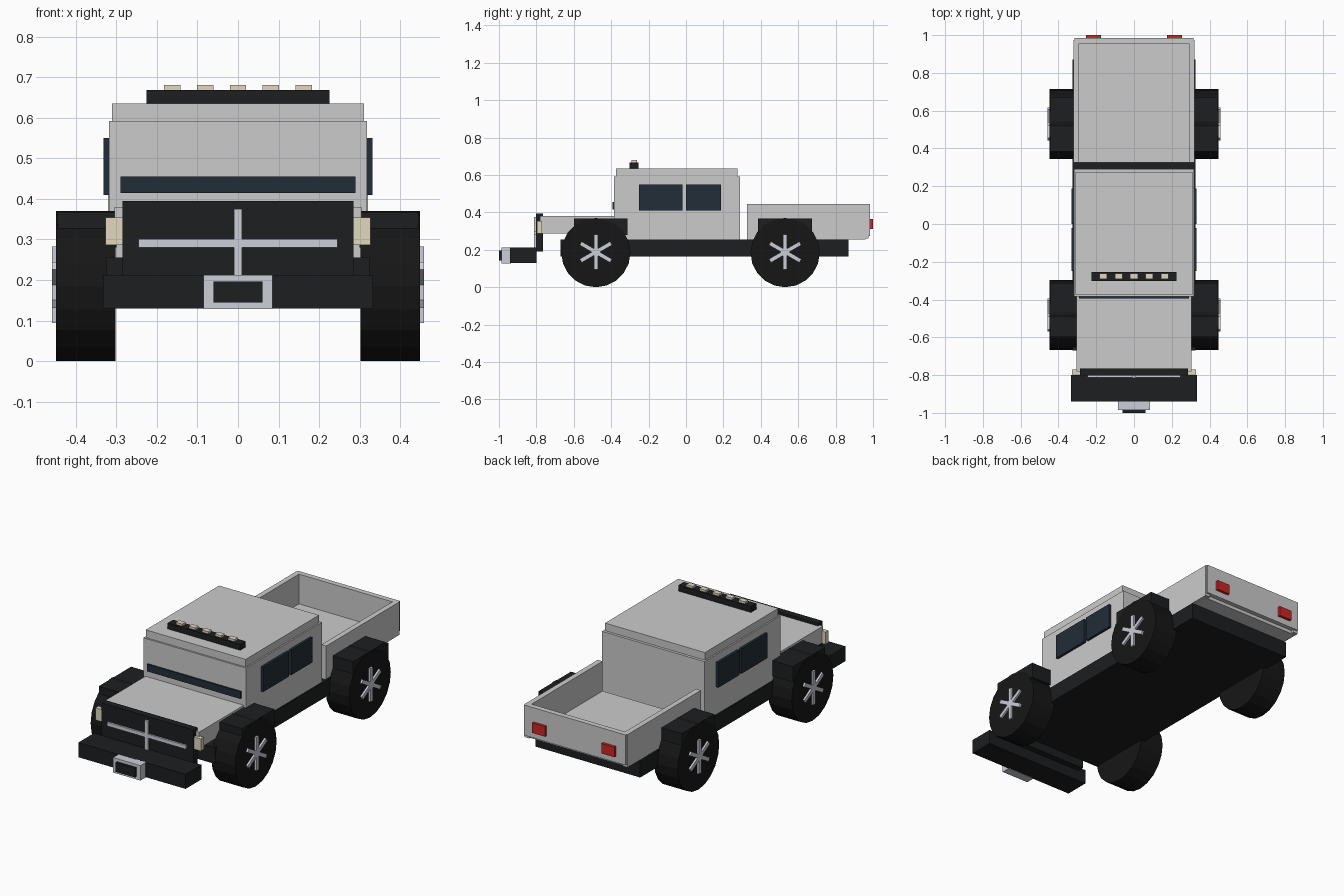
import bpy, math

if "Cube" in bpy.data.objects:
    bpy.data.objects.remove(bpy.data.objects["Cube"])


def mat(name, r, g, b):
    m = bpy.data.materials.new(name)
    m.diffuse_color = (r, g, b, 1)
    m.use_nodes = True
    m.node_tree.nodes["Principled BSDF"].inputs["Base Color"].default_value = m.diffuse_color
    return m


BLACK = mat("black", 0.012, 0.013, 0.014)
TYRE = mat("rubber", 0.008, 0.008, 0.008)
GLASS = mat("glass", 0.016, 0.026, 0.04)
SILVER = mat("silver", 0.6, 0.62, 0.68)
CREAM = mat("lamp", 0.75, 0.7, 0.53)
RED = mat("red", 0.6, 0.02, 0.02)


def box(name, x, y, z, m=None, tilt=0):
    """Box from (min, max) ranges, optionally rotated about its x axis."""
    bpy.ops.mesh.primitive_cube_add(
        size=1, location=[sum(r) / 2 for r in (x, y, z)], rotation=(tilt, 0, 0))
    o = bpy.context.object
    o.name = name
    o.scale = [r[1] - r[0] for r in (x, y, z)]
    if m:
        o.data.materials.append(m)
    return o


def pair(name, x, y, z, m=None, tilt=0):
    """The same box on the left and right."""
    box(name + "_right", x, y, z, m, tilt)
    box(name + "_left", (-x[1], -x[0]), y, z, m, tilt)


# body
box("chassis", (-.325, .325), (-.67, .87), (.165, .256), BLACK)
box("hood", (-.305, .305), (-.78, -.38), (.288, .38))
box("cab", (-.318, .318), (-.385, .29), (.25, .592))
box("roof", (-.31, .31), (-.375, .275), (.592, .635))
box("windshield", (-.29, .29), (-.394, -.37), (.415, .455), GLASS)
pair("front_window", (.31, .332), (-.25, -.02), (.41, .55), GLASS)
pair("rear_window", (.31, .332), (0, .187), (.41, .55), GLASS)

# cargo bed, open towards the cab
box("bed_floor", (-.315, .315), (.325, .96), (.256, .278))
pair("bed_side", (.29, .32), (.325, .975), (.26, .445))
box("tailgate", (-.315, .315), (.955, .985), (.275, .445))
pair("tail_light", (.175, .255), (.98, 1.0), (.31, .366), RED)

# front end
box("grille", (-.285, .285), (-.802, -.764), (.19, .395), BLACK)
box("grille_bar", (-.245, .245), (-.812, -.795), (.28, .301), SILVER)
box("grille_post", (-.01, .01), (-.814, -.795), (.205, .375), SILVER)
pair("headlight", (.282, .327), (-.797, -.77), (.286, .354), CREAM)
box("bumper", (-.333, .333), (-.94, -.80), (.13, .212), BLACK)
box("winch", (-.085, .085), (-.986, -.935), (.128, .212), SILVER)
box("winch_drum", (-.06, .06), (-1.0, -.98), (.144, .196), BLACK)

# roof light bar
box("light_bar", (-.225, .225), (-.302, -.254), (.632, .668), BLACK)
for i in range(-2, 3):
    box("roof_lamp", (i * .081 - .02, i * .081 + .02), (-.292, -.262), (.665, .68), CREAM)

# wheels with three crossing spoke bars, and fenders above
R = .185
for y in (-.482, .53):
    pair("fender", (.30, .445), (y - .117, y + .17) if y < 0 else (y - .145, y + .143),
         (.28, .368), BLACK)
    for s in (-1, 1):
        bpy.ops.mesh.primitive_cylinder_add(
            vertices=20, radius=R, depth=.146, location=(s * .375, y, R),
            rotation=(0, math.pi / 2, 0))
        tyre = bpy.context.object
        tyre.name = "tyre"
        tyre.data.materials.append(TYRE)
    for k in range(3):
        pair("spoke", (.44, .459), (y - .011, y + .011), (R + .003 - .094, R + .003 + .094),
             SILVER, k * math.pi / 3)
